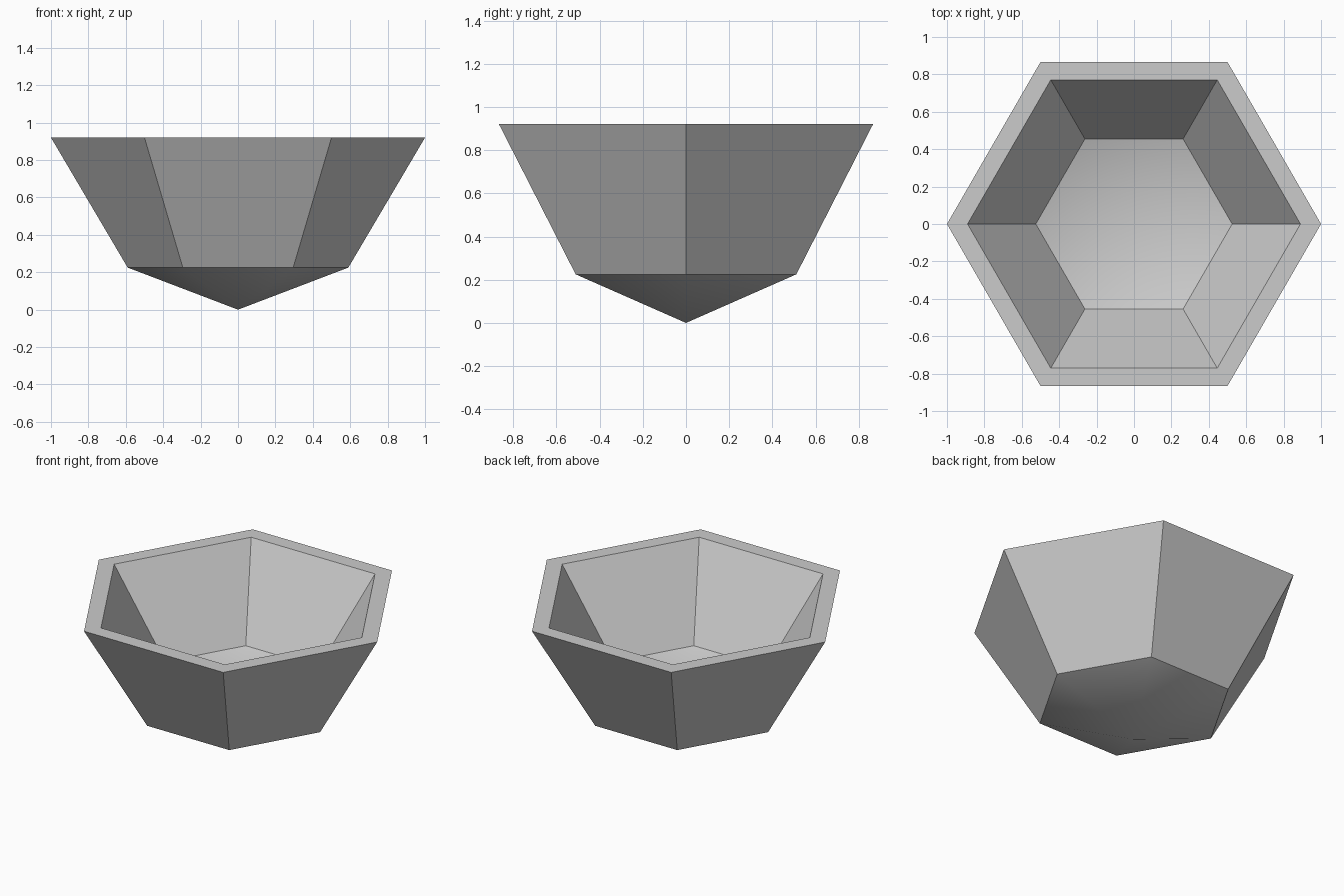
import bpy
import bmesh
import math

cube = bpy.data.objects.get("Cube")
if cube:
    bpy.data.objects.remove(cube, do_unlink=True)

SIDES = 6

grey = bpy.data.materials.new("light_grey")
grey.use_nodes = True
color = (0.6, 0.6, 0.6, 1)
grey.diffuse_color = color
grey.node_tree.nodes["Principled BSDF"].inputs["Base Color"].default_value = color


def ring(bm, radius, z):
    """Hexagon of vertices with corners on the x axis."""
    angles = [math.tau * i / SIDES for i in range(SIDES)]
    return [bm.verts.new((radius * math.cos(a), radius * math.sin(a), z)) for a in angles]


bm = bmesh.new()

# Outer point, outer wall, flat rim, inner wall, inner point
outer_tip = bm.verts.new((0, 0, 0))
profile = [(0.59, 0.225), (1.0, 0.92), (0.89, 0.92), (0.525, 0.385)]
rings = [ring(bm, r, z) for r, z in profile]
inner_tip = bm.verts.new((0, 0, 0.21))

for i in range(SIDES):
    j = (i + 1) % SIDES
    bm.faces.new((outer_tip, rings[0][j], rings[0][i]))
    for low, high in zip(rings, rings[1:]):
        bm.faces.new((low[i], low[j], high[j], high[i]))
    bm.faces.new((rings[-1][i], rings[-1][j], inner_tip))
bmesh.ops.recalc_face_normals(bm, faces=bm.faces)

mesh = bpy.data.meshes.new("bowl")
bm.to_mesh(mesh)
bm.free()
mesh.materials.append(grey)
bowl = bpy.data.objects.new("bowl", mesh)
bpy.context.collection.objects.link(bowl)

# Soft shallow points, crisp walls and rim
bpy.context.view_layer.objects.active = bowl
bowl.select_set(True)
bpy.ops.object.shade_smooth_by_angle(angle=math.radians(30))
